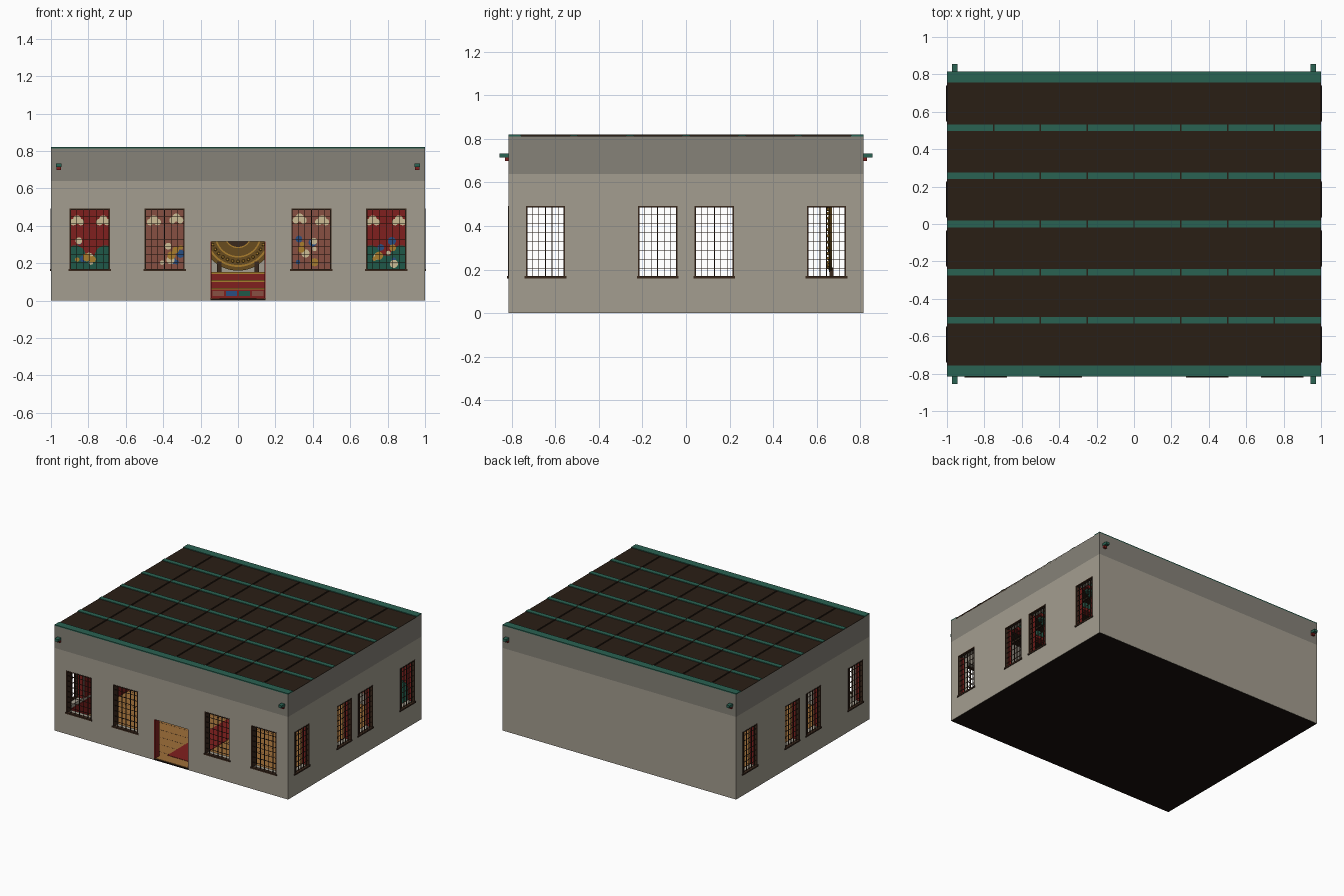
import bpy, bmesh, math, random
from mathutils import Matrix, Vector

if "Cube" in bpy.data.objects:
    bpy.data.objects.remove(bpy.data.objects["Cube"])
random.seed(4)

X, Y, H, T = 1.0, 0.815, 0.82, 0.057      # half width, half depth, height, wall thickness
PALETTE = dict(wall=(164, 158, 144), upper=(134, 130, 120), dark=(42, 30, 21), under=(24, 17, 12),
               green=(42, 98, 82), red=(128, 32, 30), brown=(58, 40, 28), wood=(160, 112, 58),
               gold=(170, 125, 45), oldgold=(105, 76, 30), clay=(135, 80, 66), blue=(40, 78, 130),
               teal=(30, 88, 72), cream=(205, 190, 150))


def mat(name):
    m = bpy.data.materials.get(name)
    if not m:
        m = bpy.data.materials.new(name)
        m.diffuse_color = [((c / 255 + 0.055) / 1.055) ** 2.4 for c in PALETTE[name]] + [1]
        m.use_nodes = True
        m.node_tree.nodes["Principled BSDF"].inputs["Base Color"].default_value = m.diffuse_color
    return m


def finish(name, bm, col):
    me = bpy.data.meshes.new(name)
    bm.to_mesh(me)
    bm.free()
    me.materials.append(mat(col))
    ob = bpy.data.objects.new(name, me)
    bpy.context.collection.objects.link(ob)
    return ob


def boxes(name, items, col):
    """One object from many (x0, x1, y0, y1, z0, z1) boxes."""
    bm = bmesh.new()
    for x0, x1, y0, y1, z0, z1 in items:
        m = Matrix.Translation(((x0 + x1) / 2, (y0 + y1) / 2, (z0 + z1) / 2))
        m = m @ Matrix.Diagonal((abs(x1 - x0), abs(y1 - y0), abs(z1 - z0), 1))
        bmesh.ops.create_cube(bm, size=1, matrix=m)
    return finish(name, bm, col)


def discs(name, items, col, axis='Y', seg=32):
    """One object from many (x, y, z, radius1, radius2, length) cones."""
    bm = bmesh.new()
    rot = Matrix.Rotation(math.pi / 2, 4, 'X') if axis == 'Y' else Matrix()
    for x, y, z, r1, r2, d in items:
        bmesh.ops.create_cone(bm, cap_ends=True, segments=seg, radius1=r1, radius2=r2, depth=d,
                              matrix=Matrix.Translation((x, y, z)) @ rot)
    return finish(name, bm, col)


# wall frames: u runs along the wall, d is the depth inward from the outer face
SIDES = {
    'front': lambda u0, u1, d0, d1, z0, z1: (u0, u1, -Y + d0, -Y + d1, z0, z1),
    'back': lambda u0, u1, d0, d1, z0, z1: (u0, u1, Y - d0, Y - d1, z0, z1),
    'right': lambda u0, u1, d0, d1, z0, z1: (X - d0, X - d1, u0, u1, z0, z1),
    'left': lambda u0, u1, d0, d1, z0, z1: (-X + d0, -X + d1, u0, u1, z0, z1)}
WZ = (0.165, 0.492)
FRONT_WIN = [(-0.9, -0.685), (-0.5, -0.285), (0.285, 0.5), (0.685, 0.9)]
SIDE_WIN = [(-0.735, -0.555), (-0.22, -0.04), (0.04, 0.22), (0.555, 0.735)]
DOOR = (-0.147, 0.147)
OPEN = {'front': [(a, b, *WZ) for a, b in FRONT_WIN] + [(*DOOR, 0.001, 0.315)],
        'back': [], 'left': [(a, b, *WZ) for a, b in SIDE_WIN]}
OPEN['right'] = OPEN['left']
SPLIT, TOP = 0.64, 0.812

# walls with openings
for side, f in SIDES.items():
    half = X if side in ('front', 'back') else Y - T
    parts, u = [], -half
    for a, b, z0, z1 in sorted(OPEN[side]):
        parts.append(f(u, a, 0, T, 0.001, SPLIT))
        parts.append(f(a, b, 0, T, z1, SPLIT))
        if z0 > 0.01:
            parts.append(f(a, b, 0, T, 0.001, z0))
        u = b
    parts.append(f(u, half, 0, T, 0.001, SPLIT))
    boxes(side + '_wall', parts, 'wall')
    boxes(side + '_upper_wall', [f(-half, half, 0, T, SPLIT, TOP)], 'upper')

# window frames, sills, jamb linings and lattices
for side in ('front', 'left', 'right'):
    f = SIDES[side]
    frame, lattice, lining = [], [], []
    z0, z1 = WZ
    for a, b in (FRONT_WIN if side == 'front' else SIDE_WIN):
        w = 0.007
        frame += [f(a, a + w, -0.002, 0.02, z0, z1), f(b - w, b, -0.002, 0.02, z0, z1),
                  f(a, b, -0.002, 0.02, z1 - w, z1), f(a - 0.006, b + 0.006, -0.006, 0.02, z0 - 0.006, z0 + 0.005)]
        lining += [f(a, a + 0.004, 0.02, T + 0.004, z0, z1), f(b - 0.004, b, 0.02, T + 0.004, z0, z1)]
        for i in range(1, 6):
            c, t = a + (b - a) * i / 6, 0.0024 if i == 3 else 0.0013
            lattice.append(f(c - t, c + t, 0.006, 0.012, z0, z1))
        for i in range(1, 8):
            c = z0 + (z1 - z0) * i / 8
            lattice.append(f(a, b, 0.007, 0.011, c - 0.0013, c + 0.0013))
    boxes(side + '_window_frames', frame, 'brown')
    boxes(side + '_window_lattice', lattice, 'brown')
    boxes(side + '_window_jambs', lining, 'brown' if side == 'front' else 'red')
f = SIDES['front']
boxes('door_lining', [f(DOOR[0], DOOR[0] + 0.005, 0.001, T + 0.004, 0.012, 0.315),
                      f(DOOR[1] - 0.005, DOOR[1], 0.001, T + 0.004, 0.012, 0.315)], 'red')

# roof panel, green beams along x, dark battens across them
boxes('roof_panel', [(-X, X, -Y + T, Y - T, 0.795, 0.814)], 'dark')
beam_y = [0.2575 * k for k in range(-2, 3)]
boxes('roof_beams', [(-X + 0.001, X - 0.001, y - 0.018, y + 0.018, 0.75, H - 0.001) for y in beam_y], 'green')
boxes('roof_edge_beams', [(-X, X, s * (Y - T - 0.001), s * Y, TOP, H) for s in (-1, 1)], 'green')
boxes('roof_battens', [(0.25 * k - 0.004, 0.25 * k + 0.004, -0.775, 0.775, 0.78, H) for k in range(-3, 4)], 'dark')
boxes('beam_soffits', [(-X + T, X - T, y - 0.026, y + 0.026, 0.725, 0.75) for y in beam_y], 'red')

# projecting beam ends at the four corners
ends = [(sx * 0.958, sy) for sx in (-1, 1) for sy in (-1, 1)]
boxes('beam_ends', [(x - 0.014, x + 0.014, s * 0.76, s * 0.855, 0.715, 0.734) for x, s in ends], 'green')
boxes('beam_end_brackets', [(x - 0.012, x + 0.012, s * 0.76, s * 0.83, 0.698, 0.715) for x, s in ends], 'red')

# floor, underside, plank seams and carpet
boxes('floor_base', [(-X + 0.002, X - 0.002, -Y + 0.002, Y - 0.002, 0, 0.008)], 'under')
boxes('floor', [(-X + T, X - T, -Y + 0.01, Y - T, 0.008, 0.012)], 'wood')
boxes('floor_seams', [(-X + T, X - T, y - 0.001, y + 0.001, 0.012, 0.0125)
                      for y in [-0.7 + 0.1 * i for i in range(15)]], 'brown')
boxes('carpet', [(-0.1, 0.1, -0.72, 0.5, 0.0125, 0.015)], 'red')

# interior columns with capitals
spots = [(sx * x, sy * 0.2575) for x in (0.215, 0.59) for sx in (-1, 1) for sy in (-1, 1)]
discs('columns', [(x, y, 0.35, 0.02, 0.017, 0.68) for x, y in spots], 'red', 'Z', 16)
boxes('column_bases', [(x - 0.026, x + 0.026, y - 0.026, y + 0.026, 0.012, 0.035) for x, y in spots], 'brown')
boxes('column_capitals', [(x - w, x + w, y - 0.022, y + 0.022, z, z + 0.02)
                          for x, y in spots for w, z in ((0.035, 0.685), (0.065, 0.705))], 'green')

# murals on the back wall
yb = Y - T
boxes('outer_murals', [(s * 0.6, s * (X - T), yb - 0.004, yb, 0.1, 0.7) for s in (-1, 1)], 'red')
boxes('inner_murals', [(s * 0.22, s * 0.58, yb - 0.004, yb, 0.1, 0.7) for s in (-1, 1)], 'clay')
boxes('mural_fields', [(s * 0.6, s * (X - T), yb - 0.005, yb, 0.1, 0.24) for s in (-1, 1)], 'teal')
clouds = [(s * x + dx, yb - 0.006, z + dz, r, r, 0.004) for s in (-1, 1)
          for x, z in ((0.86, 0.42), (0.72, 0.42), (0.45, 0.42), (0.33, 0.43))
          for dx, dz, r in ((-0.02, 0, 0.018), (0.02, 0, 0.018), (0, 0.014, 0.022))]
discs('mural_clouds', clouds, 'cream', 'Y', 14)
discs('mural_hills', [(s * x, yb - 0.005, 0.24, 0.055, 0.055, 0.004) for s in (-1, 1) for x in (0.71, 0.87)],
      'teal', 'Y', 24)
for i, col in enumerate(('blue', 'cream', 'gold')):
    dots = [(s * random.uniform(*span), yb - 0.008 - 0.001 * i, random.uniform(0.19, 0.34), r, r, 0.003)
            for s in (-1, 1) for span in ((0.3, 0.42), (0.72, 0.86)) for r in (0.012, 0.018, 0.022)]
    discs(col + '_mural_figures', dots, col, 'Y', 14)

# murals and dado on the side walls, between the windows
for side in ('left', 'right'):
    f = SIDES[side]
    boxes(side + '_wall_panels', [f(s * 0.25, s * 0.53, T, T + 0.004, 0.16, 0.68) for s in (-1, 1)], 'red')
    boxes(side + '_wall_frieze', [f(-0.75, 0.75, T, T + 0.005, 0.56, 0.62)], 'blue')
    boxes(side + '_wall_band', [f(-0.75, 0.75, T, T + 0.005, 0.62, 0.70)], 'teal')
    boxes(side + '_dado', [f(-0.75, 0.75, T, T + 0.004, 0.012, 0.14)], 'red')

# stepped altar with coloured panels
boxes('altar', [(-0.3, 0.3, 0.5, 0.75, 0.012, 0.062), (-0.26, 0.26, 0.54, 0.75, 0.062, 0.105),
                (-0.22, 0.22, 0.58, 0.74, 0.105, 0.15)], 'red')
boxes('altar_trim', [(-0.303, 0.303, 0.497, 0.75, 0.058, 0.066), (-0.263, 0.263, 0.537, 0.75, 0.1, 0.109),
                     (-0.223, 0.223, 0.577, 0.742, 0.143, 0.153)], 'gold')
for i, col in enumerate(('blue', 'teal', 'clay')):
    boxes(col + '_altar_panels', [(c - 0.03, c + 0.03, 0.497, 0.5, 0.025, 0.05)
                                  for c in [-0.245 + 0.07 * k for k in range(8)] if round((c + 0.245) / 0.07) % 3 == i], col)

# ringed golden disc standing above the altar
c = (0, 0.665, 0.355)
for i, (r, col) in enumerate(((0.195, 'oldgold'), (0.175, 'gold'), (0.165, 'oldgold'), (0.125, 'gold'),
                              (0.117, 'oldgold'), (0.075, 'gold'), (0.068, 'brown'))):
    discs('disc_ring_%d' % i, [(c[0], c[1] - 0.0015 * i, c[2], r, r, 0.01)], col, 'Y', 64)
studs = [(c[0] + 0.146 * math.cos(a), c[1] - 0.011, c[2] + 0.146 * math.sin(a), 0.009, 0.006, 0.012)
         for a in [math.tau * k / 32 for k in range(32)]]
discs('disc_studs', studs, 'gold', 'Y', 10)
boxes('disc_stand', [(s * 0.1 - 0.012, s * 0.1 + 0.012, 0.658, 0.674, 0.15, 0.21) for s in (-1, 1)], 'brown')
